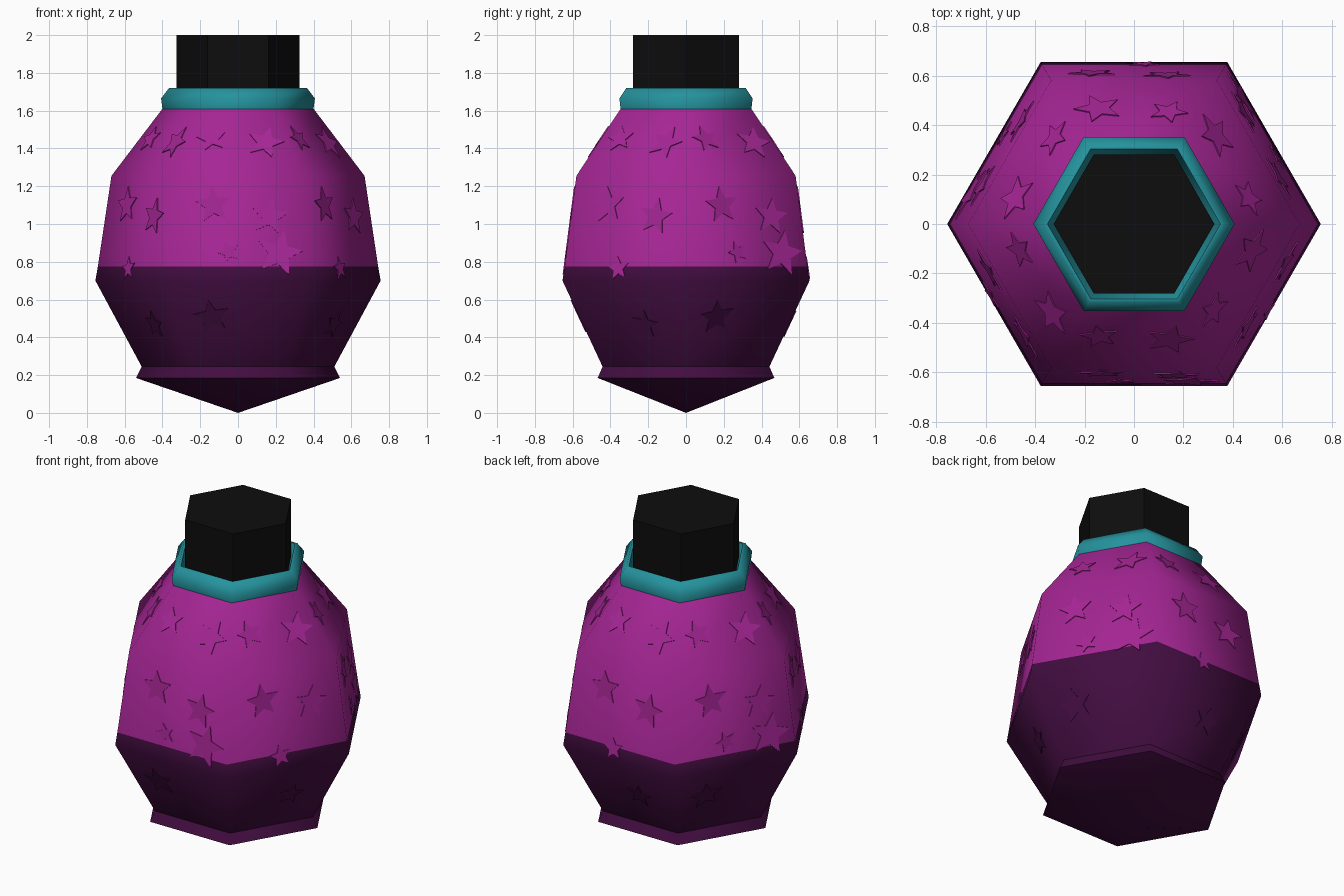
import bpy, bmesh, math
from mathutils import Vector

SIDES = 6
STAR_LIFT = 0.005
WATERLINE = 0.775

cube = bpy.data.objects.get("Cube")
if cube:
    bpy.data.objects.remove(cube, do_unlink=True)


def material(name, r, g, b):
    mat = bpy.data.materials.new(name)
    mat.use_nodes = True
    mat.diffuse_color = (r, g, b, 1)
    mat.node_tree.nodes["Principled BSDF"].inputs["Base Color"].default_value = (r, g, b, 1)
    return mat


magenta = material("magenta", 0.38, 0.019, 0.3)
plum = material("dark_plum", 0.055, 0.004, 0.052)
teal = material("teal", 0.018, 0.29, 0.34)
black = material("black", 0.004, 0.004, 0.004)


def finish(name, bm, mats, smooth=True):
    bmesh.ops.recalc_face_normals(bm, faces=bm.faces)
    mesh = bpy.data.meshes.new(name)
    bm.to_mesh(mesh)
    bm.free()
    for mat in mats:
        mesh.materials.append(mat)
    if smooth:
        mesh.shade_smooth()
        mesh.set_sharp_from_angle(angle=math.radians(62))
    obj = bpy.data.objects.new(name, mesh)
    bpy.context.collection.objects.link(obj)
    return obj


def lathe(profile):
    """Hexagonal turning of (radius, height) points, corners on the x axis."""
    bm = bmesh.new()
    rings = []
    for r, z in profile:
        count = SIDES if r > 0 else 1
        rings.append([bm.verts.new((r * math.cos(math.tau * i / SIDES),
                                    r * math.sin(math.tau * i / SIDES), z))
                      for i in range(count)])
    for low, high in zip(rings, rings[1:]):
        for i in range(SIDES):
            j = (i + 1) % SIDES
            corners = [low[i % len(low)], low[j % len(low)],
                       high[j % len(high)], high[i % len(high)]]
            bm.faces.new(list(dict.fromkeys(corners)))
    return bm


# Pointed base with its rim
finish("base", lathe([(0, 0), (0.54, 0.185), (0.51, 0.245)]), [plum])

# Bottle body, dark below the waterline
body_profile = [(0.51, 0.245), (0.755, 0.70), (0.742, WATERLINE), (0.67, 1.255), (0.40, 1.61)]
bm = lathe(body_profile)
for face in bm.faces:
    face.material_index = 1 if face.calc_center_median().z < WATERLINE else 0
finish("bottle_body", bm, [magenta, plum])

# Neck collar with an inner slope, and the stopper
finish("neck_collar", lathe([(0.34, 1.61), (0.40, 1.61), (0.407, 1.665), (0.365, 1.72),
                             (0.35, 1.72), (0.325, 1.64)]), [teal])
finish("stopper", lathe([(0, 1.62), (0.325, 1.62), (0.325, 2), (0, 2)]), [black], smooth=False)


# Star decals lying on the body facets
def add_star(bm, facet, u, z, size, turn):
    angle = math.radians(30 + 60 * facet)
    out = Vector((math.cos(angle), math.sin(angle), 0))
    side = Vector((-out.y, out.x, 0))
    for (r0, z0), (r1, z1) in zip(body_profile, body_profile[1:]):
        if z0 <= z < z1:
            break
    flat = math.cos(math.pi / SIDES)
    up = (out * (r1 - r0) * flat + Vector((0, 0, z1 - z0))).normalized()
    normal = side.cross(up)
    radius = (r0 + (r1 - r0) * (z - z0) / (z1 - z0)) * flat
    centre = out * radius + side * u + Vector((0, 0, z)) + normal * STAR_LIFT
    points = []
    for k in range(10):
        a = math.radians(90 + turn + 36 * k)
        r = size if k % 2 == 0 else size * 0.45
        points.append(bm.verts.new(centre + side * r * math.cos(a) + up * r * math.sin(a)))
    face = bm.faces.new(points)
    walls = bmesh.ops.extrude_face_region(bm, geom=[face])["geom"]
    bmesh.ops.translate(bm, vec=-normal * STAR_LIFT,
                        verts=[v for v in walls if isinstance(v, bmesh.types.BMVert)])


# (offset along facet, height, radius, turn)
shared_stars = [(-0.14, 1.45, 0.08, 10), (0.145, 1.43, 0.1, -15),
                (-0.13, 1.1, 0.1, 5), (0.168, 1.04, 0.1, -8)]
even_stars = [(0.22, 0.845, 0.125, -12), (-0.05, 0.85, 0.06, 20)]
odd_stars = [(-0.04, 0.765, 0.064, 8)]
dark_stars = [[(-0.14, 0.51, 0.1, 10)], [(0.066, 0.47, 0.08, -10)]]

bright, dark = bmesh.new(), bmesh.new()
for facet in range(SIDES):
    odd = facet % 2
    for star in shared_stars + (odd_stars if odd else even_stars):
        add_star(bright, facet, *star)
    for star in dark_stars[odd]:
        add_star(dark, facet, *star)
finish("bright_stars", bright, [magenta], smooth=False)
finish("dark_stars", dark, [plum], smooth=False)
